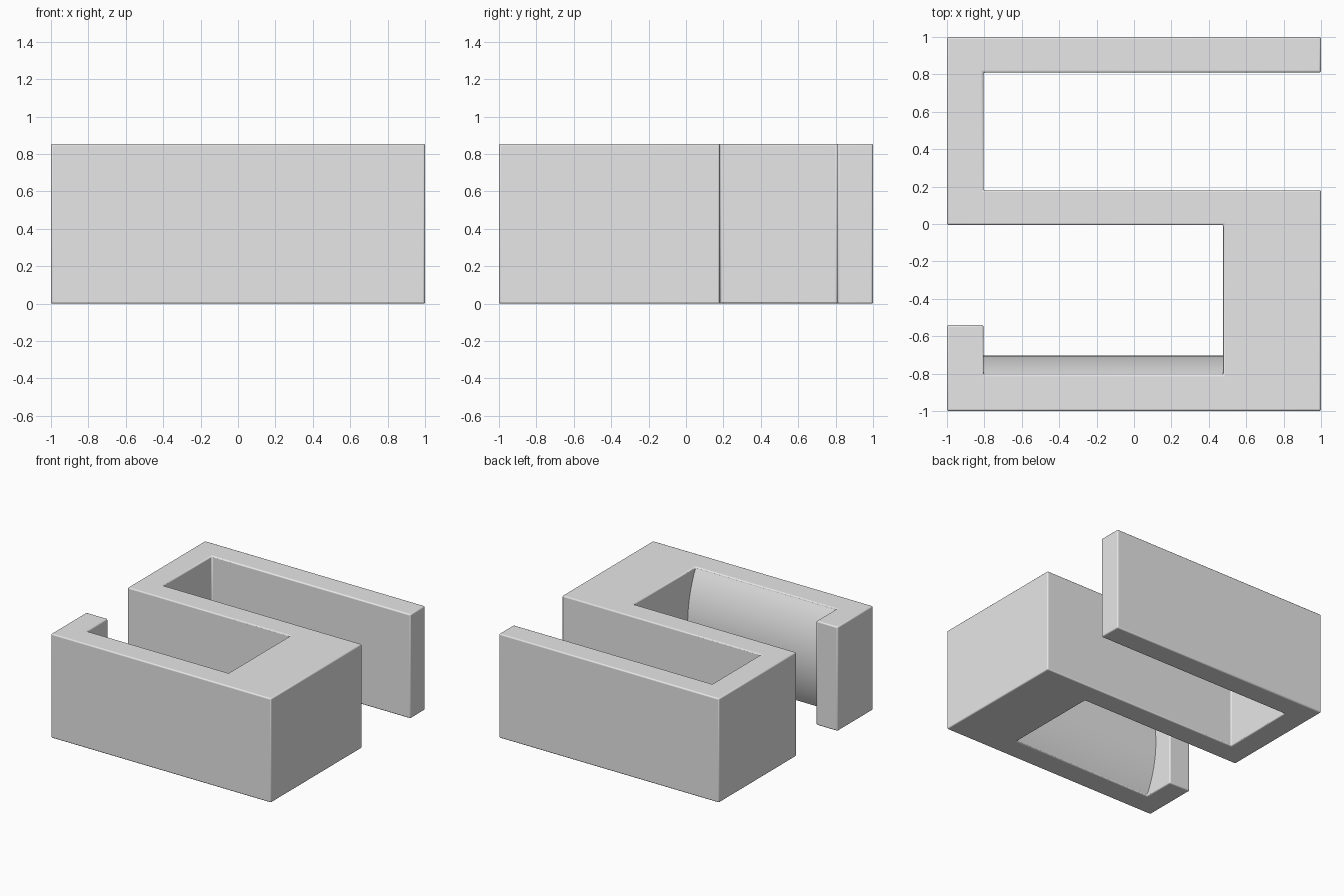
import bpy, bmesh, math

if "Cube" in bpy.data.objects:
    bpy.data.objects.remove(bpy.data.objects["Cube"])

H = 0.855          # overall height
EDGE = 0.01        # small rounded edge

grey = bpy.data.materials.new("light grey")
grey.diffuse_color = (0.8, 0.8, 0.8, 1)
grey.use_nodes = True
grey.node_tree.nodes["Principled BSDF"].inputs["Base Color"].default_value = grey.diffuse_color


def extrude_profile(name, points, direction):
    """Fill a closed profile and extrude it into a solid."""
    bm = bmesh.new()
    face = bm.faces.new([bm.verts.new(p) for p in points])
    new = bmesh.ops.extrude_face_region(bm, geom=[face])["geom"]
    verts = [g for g in new if isinstance(g, bmesh.types.BMVert)]
    bmesh.ops.translate(bm, verts=verts, vec=direction)
    bmesh.ops.recalc_face_normals(bm, faces=bm.faces)
    mesh = bpy.data.meshes.new(name)
    bm.to_mesh(mesh)
    bm.free()
    mesh.materials.append(grey)
    obj = bpy.data.objects.new(name, mesh)
    bpy.context.collection.objects.link(obj)
    return obj


def smooth(obj):
    bpy.ops.object.select_all(action='DESELECT')
    obj.select_set(True)
    bpy.context.view_layer.objects.active = obj
    bpy.ops.object.shade_smooth_by_angle(angle=math.radians(30))


# S-shaped clip body
outline = [(-1, -1), (1, -1), (1, 0.18), (-0.805, 0.18), (-0.805, 0.81),
           (1, 0.81), (1, 1), (-1, 1), (-1, -0.005), (0.477, -0.005),
           (0.477, -0.805), (-0.805, -0.805), (-0.805, -0.54), (-1, -0.54)]
body = extrude_profile("clip_body", [(x, y, 0) for x, y in outline], (0, 0, H))
bevel = body.modifiers.new("rounded edges", 'BEVEL')
bevel.width = EDGE
bevel.segments = 3
bevel.limit_method = 'ANGLE'
smooth(body)

# Convex gripping pad inside the lower slot
base, bulge, half = -0.805, 0.102, H / 2 - 0.012
radius = (half ** 2 + bulge ** 2) / (2 * bulge)
sweep = math.asin(half / radius)
steps = 24
arc = []
for i in range(steps + 1):
    a = -sweep + 2 * sweep * i / steps
    arc.append((-0.81, base + bulge - radius * (1 - math.cos(a)),
                H / 2 + radius * math.sin(a)))
back = [(-0.81, base - 0.02, H / 2 + half), (-0.81, base - 0.02, H / 2 - half)]
pad = extrude_profile("grip_pad", arc + back, (1.292, 0, 0))
smooth(pad)
